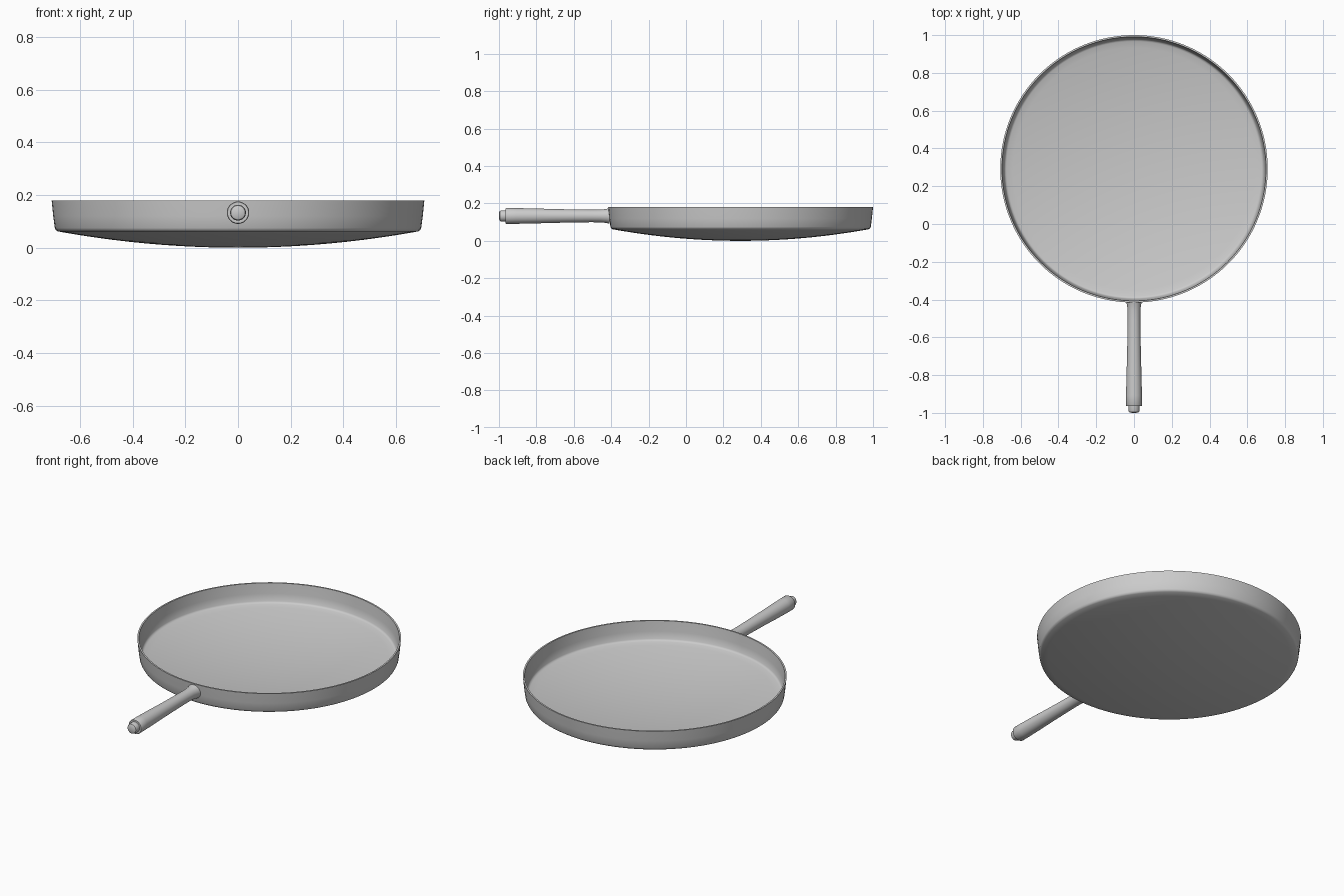
import bpy, bmesh, math
from mathutils import Matrix, Vector

if "Cube" in bpy.data.objects:
    bpy.data.objects.remove(bpy.data.objects["Cube"])


def lathe(name, profile, steps, matrix, angle):
    """Spin an (r, z) profile around z, then place it with a matrix."""
    bm = bmesh.new()
    verts = [bm.verts.new((r, 0, z)) for r, z in profile]
    edges = [bm.edges.new(p) for p in zip(verts, verts[1:])]
    bmesh.ops.spin(bm, geom=verts + edges, cent=(0, 0, 0), axis=(0, 0, 1),
                   angle=math.tau, steps=steps, use_merge=True)
    bmesh.ops.remove_doubles(bm, verts=bm.verts, dist=1e-5)
    bmesh.ops.recalc_face_normals(bm, faces=bm.faces)
    bm.transform(matrix)
    mesh = bpy.data.meshes.new(name)
    bm.to_mesh(mesh)
    bm.free()
    ob = bpy.data.objects.new(name, mesh)
    bpy.context.collection.objects.link(ob)
    bpy.ops.object.select_all(action='DESELECT')
    bpy.context.view_layer.objects.active = ob
    ob.select_set(True)
    bpy.ops.object.shade_smooth_by_angle(angle=math.radians(angle))
    return ob


# Pan body: thin shallow dish with an upright, slightly flared wall
N = 20
dish = [(0.685 * i / N, 0.062 * (i / N) ** 2) for i in range(N + 1)]
outer = dish + [(0.692, 0.067), (0.696, 0.075), (0.702, 0.12), (0.708, 0.18)]
inner = [(0.699, 0.18), (0.693, 0.12), (0.687, 0.078), (0.682, 0.071)]
floor = [(r * 0.985, z + 0.006) for r, z in reversed(dish)]
lathe("pan_body", outer + inner + floor, 128,
      Matrix.Translation((0, 0.292, 0)), 35)

# Handle frame: local z runs from the pan wall towards the front (-y)
frame = Matrix.Translation((0, -0.408, 0.133)) @ Matrix.Rotation(math.pi / 2, 4, 'X')

# Grip: flared at the wall, slim neck, thicker towards the end
grip = [(0, 0), (0.042, 0), (0.037, 0.02), (0.034, 0.05), (0.0335, 0.10),
        (0.035, 0.20), (0.037, 0.30), (0.040, 0.40), (0.042, 0.50),
        (0.0425, 0.552), (0.040, 0.556), (0, 0.556)]
lathe("handle_grip", grip, 48, frame, 40)

# End knob
knob = [(0, 0.55), (0.030, 0.55), (0.030, 0.580), (0.027, 0.587),
        (0.019, 0.591), (0, 0.592)]
lathe("handle_end_knob", knob, 48, frame, 40)
